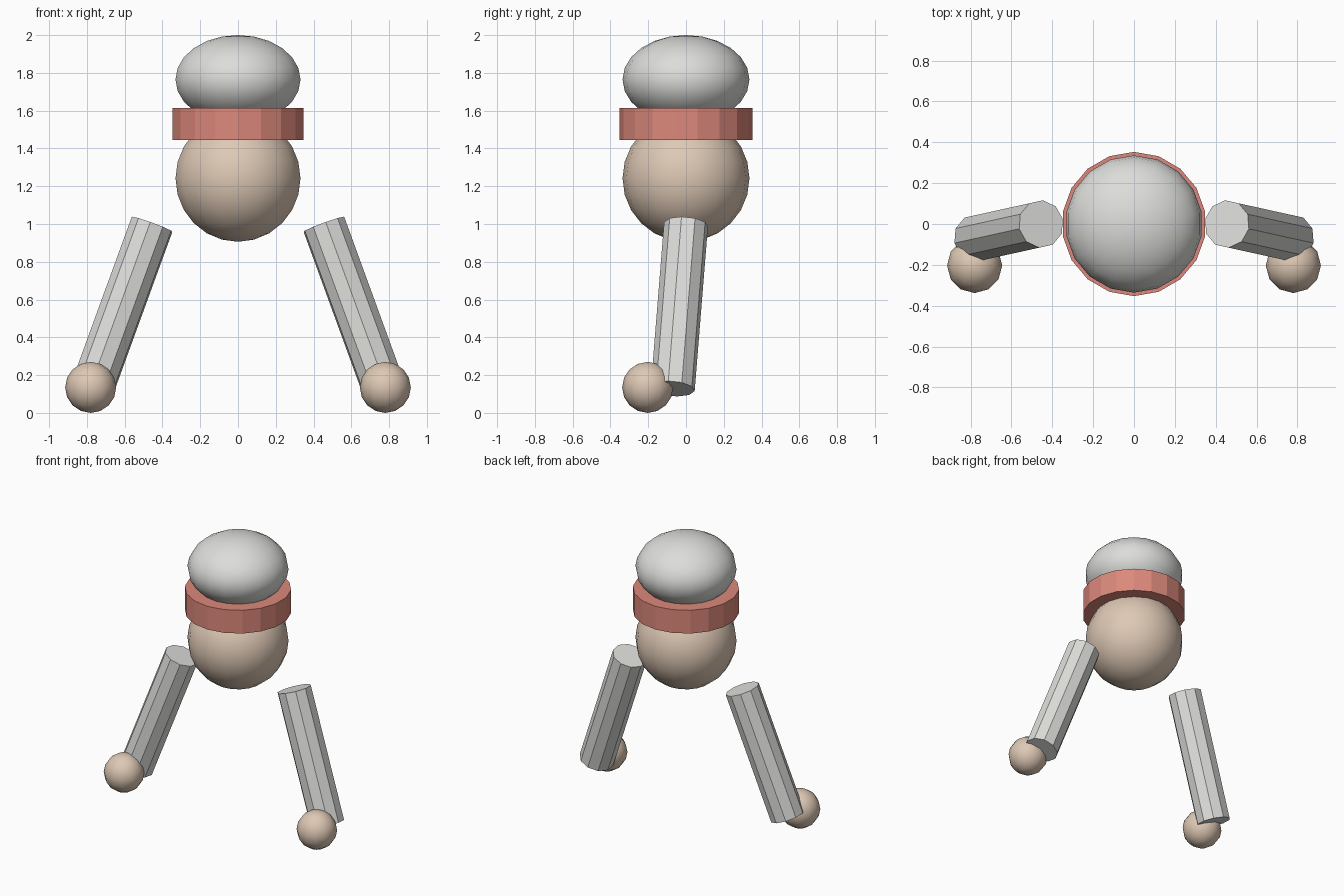
import bpy
from mathutils import Vector

if "Cube" in bpy.data.objects:
    bpy.data.objects.remove(bpy.data.objects["Cube"])


def material(name, rgb):
    m = bpy.data.materials.new(name)
    m.diffuse_color = (*rgb, 1)
    m.use_nodes = True
    m.node_tree.nodes["Principled BSDF"].inputs["Base Color"].default_value = m.diffuse_color
    return m


GREY = material("light grey", (0.72, 0.72, 0.70))
SKIN = material("warm beige", (0.73, 0.58, 0.46))
RED = material("soft red", (0.72, 0.25, 0.20))


def finish(name, mat):
    ob = bpy.context.object
    ob.name = name
    ob.data.materials.append(mat)
    return ob


def ball(name, loc, radius, mat, segments, rings, squash=1.0):
    bpy.ops.mesh.primitive_uv_sphere_add(
        segments=segments, ring_count=rings, radius=radius, location=loc)
    ob = finish(name, mat)
    ob.scale.z = squash
    bpy.ops.object.shade_smooth()
    return ob


def rod(name, a, b, radius, sides, mat):
    a, b = Vector(a), Vector(b)
    bpy.ops.mesh.primitive_cylinder_add(
        vertices=sides, radius=radius, depth=(b - a).length, location=(a + b) / 2)
    ob = finish(name, mat)
    ob.rotation_euler = (b - a).to_track_quat('Z', 'Y').to_euler()
    return ob


# Head, hat band and rounded hat crown
ball("head", (0, 0, 1.242), 0.336, SKIN, 18, 12)
bpy.ops.mesh.primitive_cylinder_add(
    vertices=18, radius=0.353, depth=0.17, location=(0, 0, 1.53))
finish("hat_band", RED)
ball("hat_crown", (0, 0, 1.765), 0.336, GREY, 18, 12, 0.70)

# Splayed arms with round hands in front of their lower ends
for side, s in (("left", -1), ("right", 1)):
    rod(side + "_arm", (s * 0.455, 0, 0.998), (s * 0.772, -0.07, 0.128),
        0.117, 10, GREY)
    ball(side + "_hand", (s * 0.78, -0.203, 0.135), 0.135, SKIN, 12, 8)
